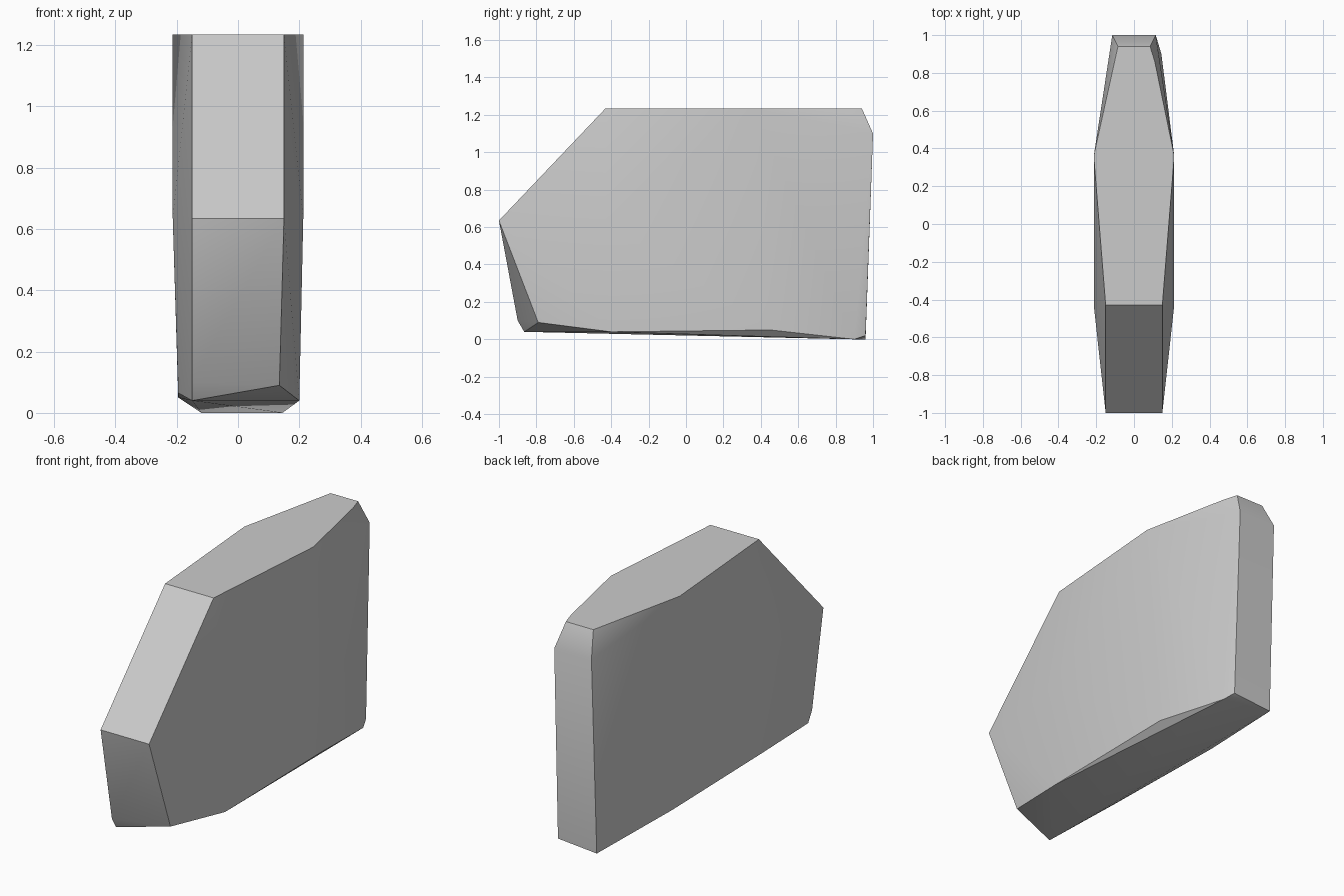
import bpy
import bmesh
from math import radians

# Remove the default object
default_cube = bpy.data.objects.get("Cube")
if default_cube:
    bpy.data.objects.remove(default_cube, do_unlink=True)


def make_material(name, colour):
    material = bpy.data.materials.new(name)
    material.use_nodes = True
    material.diffuse_color = colour
    shader = next(n for n in material.node_tree.nodes if n.type == "BSDF_PRINCIPLED")
    shader.inputs["Base Color"].default_value = colour
    return material


def mirrored(points):
    return [(side * x, y, z) for x, y, z in points for side in (-1, 1)]


def build_hull(name, points, material):
    """Wrap a convex, faceted solid around the corner points."""
    bm = bmesh.new()
    for point in points:
        bm.verts.new(point)
    result = bmesh.ops.convex_hull(bm, input=bm.verts)
    loose = {v for v in result["geom_interior"] if isinstance(v, bmesh.types.BMVert)}
    bmesh.ops.delete(bm, geom=list(loose), context="VERTS")
    bmesh.ops.dissolve_limit(bm, angle_limit=radians(0.5),
                             verts=bm.verts, edges=bm.edges)
    bmesh.ops.recalc_face_normals(bm, faces=bm.faces)
    mesh = bpy.data.meshes.new(name)
    bm.to_mesh(mesh)
    bm.free()
    mesh.materials.append(material)
    obj = bpy.data.objects.new(name, mesh)
    bpy.context.collection.objects.link(obj)
    return obj


# Flat top, sloping front and bulging flanks, alike on both sides
top = 1.235
upper_corners = mirrored([
    (0.15, -1, 0.635),
    (0.15, -0.43, top),
    (0.213, -0.43, 0.635),
    (0.213, 0.36, top),
    (0.085, 0.94, top),
    (0.115, 1, 1.1),
])

# Chipped lower rim, different on each side
left_rim = [
    (0.11, 0.86, top),
    (0.135, -0.79, 0.09),
    (0.2, -0.4, 0.04),
    (0.2, 0.45, 0.05),
    (0.145, 0.9, 0),
    (0.12, 0.96, 0.02),
]
right_rim = [
    (-0.15, -0.9, 0.1),
    (-0.15, -0.865, 0.04),
    (-0.195, -0.4, 0.065),
    (-0.195, 0.4, 0.05),
    (-0.12, 0.96, 0),
]

stone = make_material("stone grey", (0.6, 0.6, 0.6, 1))
slab = build_hull("stone_slab", upper_corners + left_rim + right_rim, stone)

# Soft shading across the broad sides, sharp edges elsewhere
bpy.ops.object.select_all(action="DESELECT")
slab.select_set(True)
bpy.context.view_layer.objects.active = slab
bpy.ops.object.shade_smooth_by_angle(angle=radians(30))
